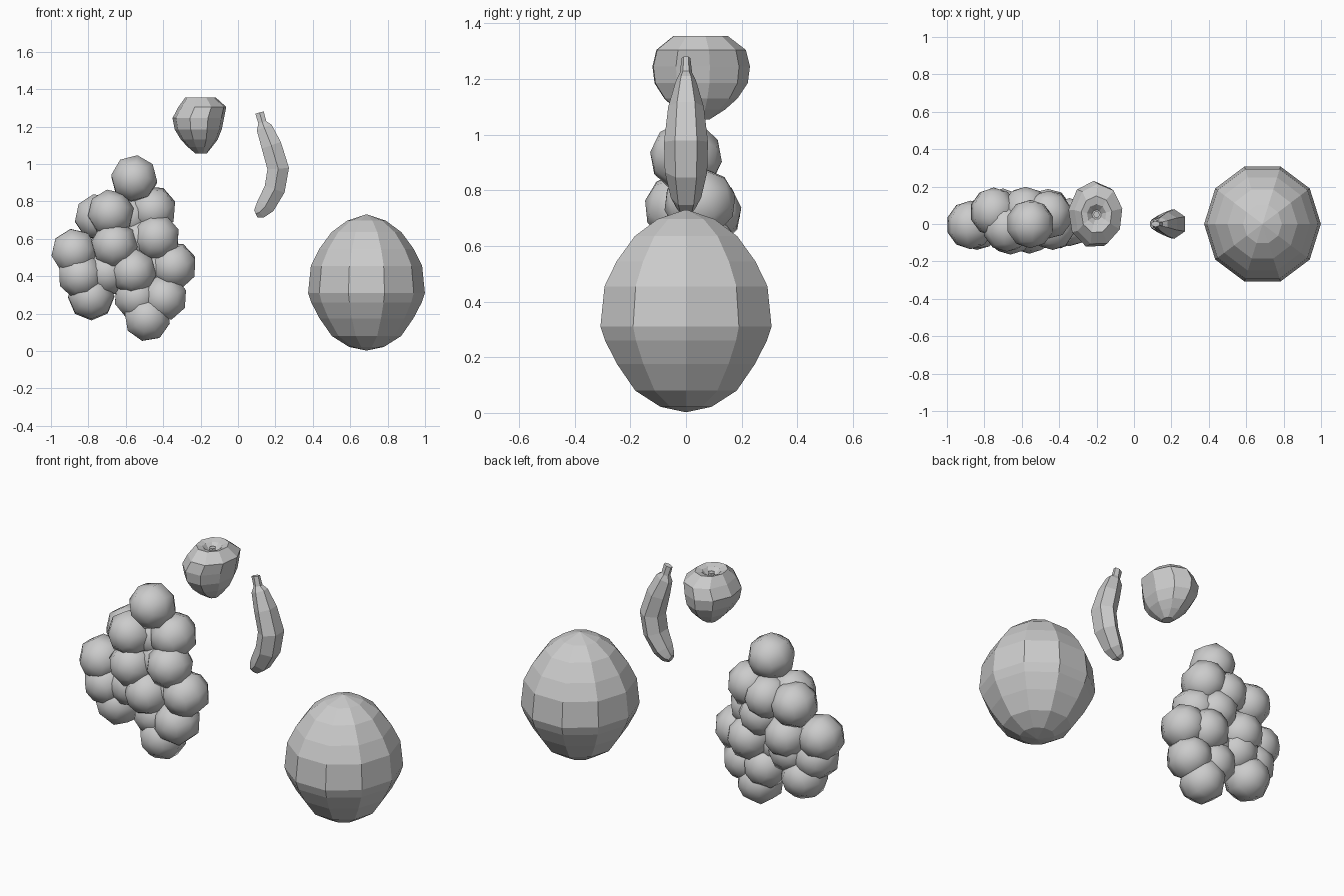
import bpy, bmesh, math, random
from mathutils import Vector, Matrix

if "Cube" in bpy.data.objects:
    bpy.data.objects.remove(bpy.data.objects["Cube"])

random.seed(4)


def finish(name, bm, smooth=False):
    bmesh.ops.recalc_face_normals(bm, faces=bm.faces)
    me = bpy.data.meshes.new(name)
    bm.to_mesh(me)
    bm.free()
    for p in me.polygons:
        p.use_smooth = smooth
    ob = bpy.data.objects.new(name, me)
    bpy.context.collection.objects.link(ob)
    return ob


def loft(name, rings):
    """Skin a list of closed rings and cap both ends with a centre point."""
    bm = bmesh.new()
    loops = [[bm.verts.new(p) for p in ring] for ring in rings]
    n = len(loops[0])
    for a, b in zip(loops, loops[1:]):
        for i in range(n):
            j = (i + 1) % n
            bm.faces.new((a[i], a[j], b[j], b[i]))
    bm.faces.new(loops[0])
    bm.faces.new(loops[-1])
    bmesh.ops.remove_doubles(bm, verts=bm.verts, dist=0.0005)
    return finish(name, bm)


def ellipse(cx, cy, z, rx, ry, n, phase=0.0):
    return [Vector((cx + rx * math.cos(phase + math.tau * i / n),
                    cy + ry * math.sin(phase + math.tau * i / n), z))
            for i in range(n)]


# Melon: ten-sided faceted body (radius, height)
melon = [(0.004, 0.003), (0.095, 0.022), (0.188, 0.08), (0.255, 0.175),
         (0.30, 0.26), (0.317, 0.31), (0.302, 0.455), (0.257, 0.545),
         (0.19, 0.635), (0.105, 0.697), (0.004, 0.73)]
loft("melon", [ellipse(0.687, 0, z, r * 0.985, r * 1.02, 10) for r, z in melon])

# Apple: lopsided body with a dimple (centre x, height, x radius, y radius)
apple = [(-0.197, 1.055, 0.03, 0.035), (-0.203, 1.09, 0.065, 0.09),
         (-0.207, 1.13, 0.10, 0.135), (-0.212, 1.185, 0.128, 0.172),
         (-0.212, 1.245, 0.14, 0.18), (-0.19, 1.305, 0.13, 0.165),
         (-0.20, 1.355, 0.083, 0.10), (-0.20, 1.345, 0.052, 0.056),
         (-0.20, 1.315, 0.025, 0.026)]
loft("apple", [ellipse(x, 0.05, z, rx, ry, 9, 0.2) for x, z, rx, ry in apple])
loft("apple_stem", [ellipse(-0.20, 0.05, z, 0.018, 0.018, 6) for z in (1.30, 1.338)])

# Banana: six-sided sweep (centre x, centre z, half thickness, half width in y)
banana = [(0.115, 1.275, 0.024, 0.016), (0.13, 1.222, 0.023, 0.022),
          (0.14, 1.195, 0.044, 0.036), (0.178, 1.10, 0.056, 0.064),
          (0.215, 0.975, 0.06, 0.079), (0.196, 0.865, 0.058, 0.076),
          (0.147, 0.775, 0.052, 0.055), (0.115, 0.742, 0.038, 0.038),
          (0.095, 0.733, 0.022, 0.024)]
sections = []
for i, (x, z, t, w) in enumerate(banana):
    a, b = banana[max(i - 1, 0)], banana[min(i + 1, len(banana) - 1)]
    d = Vector((b[0] - a[0], 0, b[1] - a[1])).normalized()
    side = Vector((-d.z, 0, d.x))
    ring = []
    for k in range(6):
        ang = math.radians(30 + 60 * k)
        ring.append(Vector((x, 0, z)) + side * (t * math.cos(ang) / 0.9)
                    + Vector((0, w * math.sin(ang), 0)))
    sections.append(ring)
loft("banana", sections)

# Grape bunch: low-sided smooth balls at (x, y, z)
grapes = [(-0.555, 0.0, 0.92), (-0.75, 0.065, 0.715), (-0.68, -0.02, 0.735),
          (-0.455, 0.05, 0.755), (-0.58, 0.07, 0.72), (-0.875, -0.005, 0.53),
          (-0.66, -0.035, 0.565), (-0.435, -0.01, 0.605), (-0.345, 0.01, 0.455),
          (-0.84, -0.01, 0.405), (-0.785, 0.02, 0.29), (-0.56, -0.03, 0.425),
          (-0.70, 0.02, 0.42), (-0.54, 0.02, 0.29), (-0.395, 0.0, 0.285),
          (-0.485, 0.0, 0.175), (-0.53, 0.05, 0.60), (-0.70, 0.06, 0.52),
          (-0.46, 0.06, 0.45)]
bm = bmesh.new()
for pos in grapes:
    turn = Matrix.Rotation(math.pi / 2 + random.uniform(-0.25, 0.25), 4, 'X')
    spin = Matrix.Rotation(random.uniform(0, math.tau), 4, 'Z')
    bmesh.ops.create_uvsphere(bm, u_segments=8, v_segments=5, radius=0.13,
                              matrix=Matrix.Translation(pos) @ turn @ spin)
finish("grape_bunch", bm, smooth=True)
